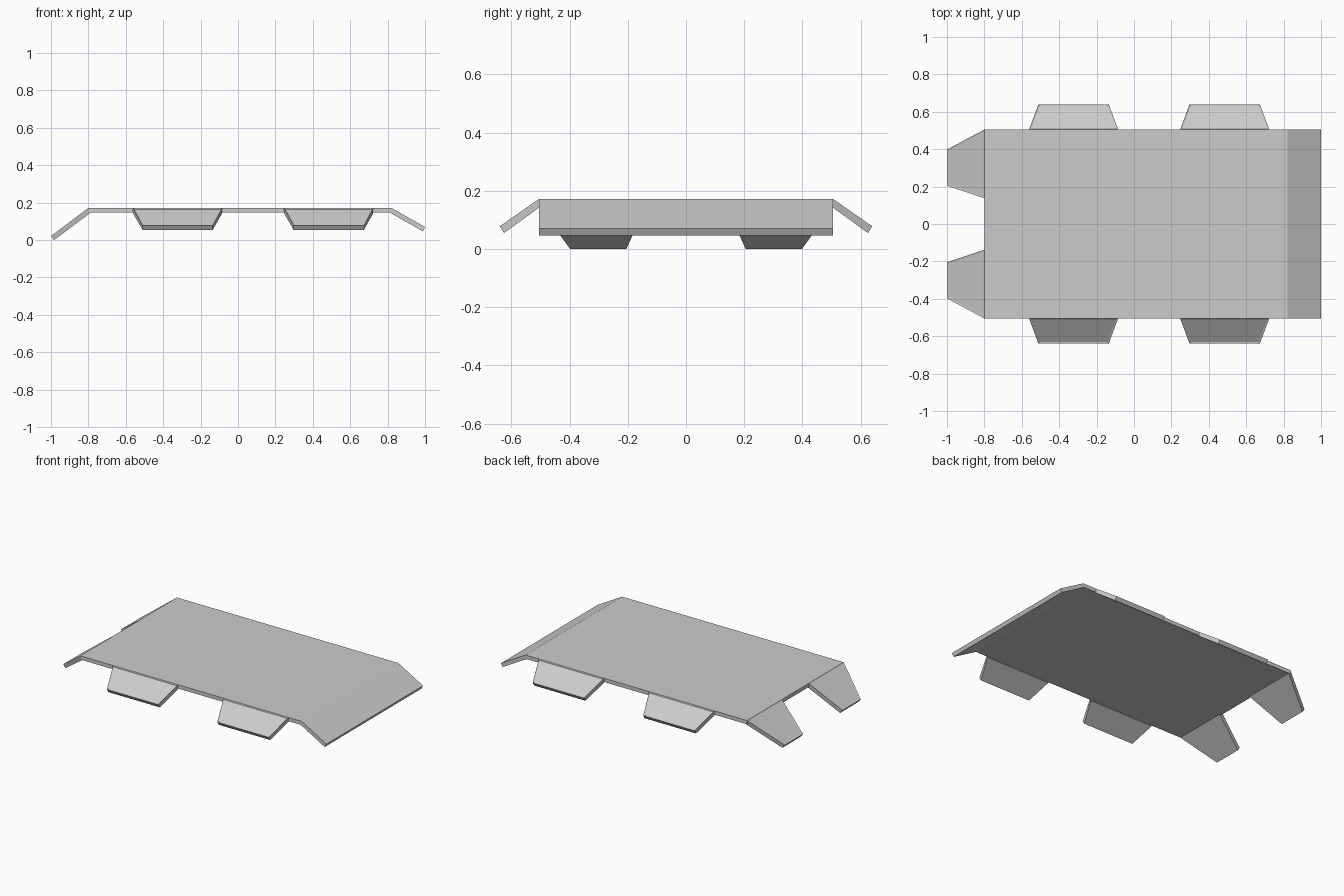
import bpy
import bmesh
from mathutils import Vector

cube = bpy.data.objects.get("Cube")
if cube:
    bpy.data.objects.remove(cube)

# One plain grey for the whole model
grey = bpy.data.materials.new("light grey")
grey.use_nodes = True
colour = (0.6, 0.6, 0.6, 1)
grey.diffuse_color = colour
grey.node_tree.nodes["Principled BSDF"].inputs["Base Color"].default_value = colour

TOP, UNDER = 0.172, 0.147
HALF_WIDTH = 0.505


def finish(name, bm):
    bmesh.ops.recalc_face_normals(bm, faces=bm.faces)
    mesh = bpy.data.meshes.new(name)
    bm.to_mesh(mesh)
    bm.free()
    mesh.materials.append(grey)
    obj = bpy.data.objects.new(name, mesh)
    bpy.context.collection.objects.link(obj)


def loft(upper, lower):
    """Closed solid between two matching outlines; returns the upper face."""
    bm = bmesh.new()
    a = [bm.verts.new(p) for p in upper]
    b = [bm.verts.new(p) for p in lower]
    cap = bm.faces.new(a)
    bm.faces.new(b[::-1])
    for i in range(len(a)):
        j = (i + 1) % len(a)
        bm.faces.new((a[i], b[i], b[j], a[j]))
    bmesh.ops.recalc_face_normals(bm, faces=bm.faces)
    return bm, cap


def flap(name, place, root, tip, root_span, tip_span, rim, depth):
    """Tapered sloping flap with a shallow sunken panel on its top.
    root and tip hold (reach, z) for the top and the underside."""
    outlines = []
    for r, t in zip(root, tip):
        outlines.append([place(r[0], root_span[0], r[1]),
                         place(r[0], root_span[1], r[1]),
                         place(t[0], tip_span[1], t[1]),
                         place(t[0], tip_span[0], t[1])])
    bm, cap = loft(*outlines)
    bmesh.ops.inset_individual(bm, faces=[cap], thickness=rim, depth=-depth)
    finish(name, bm)


# Deck with its full-width ramp on the +x end
profile = [(-0.8, TOP), (0.82, TOP), (1.0, 0.07),
           (0.988, 0.047), (0.812, UNDER), (-0.8, UNDER)]
deck, _ = loft([Vector((x, -HALF_WIDTH, z)) for x, z in profile],
               [Vector((x, HALF_WIDTH, z)) for x, z in profile])
finish("deck", deck)

for side, label in ((-1, "front"), (1, "back")):
    # Two tapered flaps along each long edge
    for centre, end in ((-0.323, "right"), (0.485, "left")):
        flap(f"{label}_{end}_side_flap",
             lambda reach, along, z: Vector((centre + along, side * reach, z)),
             ((HALF_WIDTH, TOP), (HALF_WIDTH, UNDER - 0.005)),
             ((0.64, 0.078), (0.625, 0.055)),
             (-0.238, 0.238), (-0.188, 0.188), 0.011, 0.005)

    # Longer end flap at each corner of the -x end
    flap(f"{label}_end_flap",
         lambda reach, along, z: Vector((-reach, side * along, z)),
         ((0.8, TOP), (0.787, UNDER)),
         ((1.0, 0.022), (0.984, 0.0)),
         (0.138, HALF_WIDTH), (0.205, 0.398), 0.011, 0.002)
